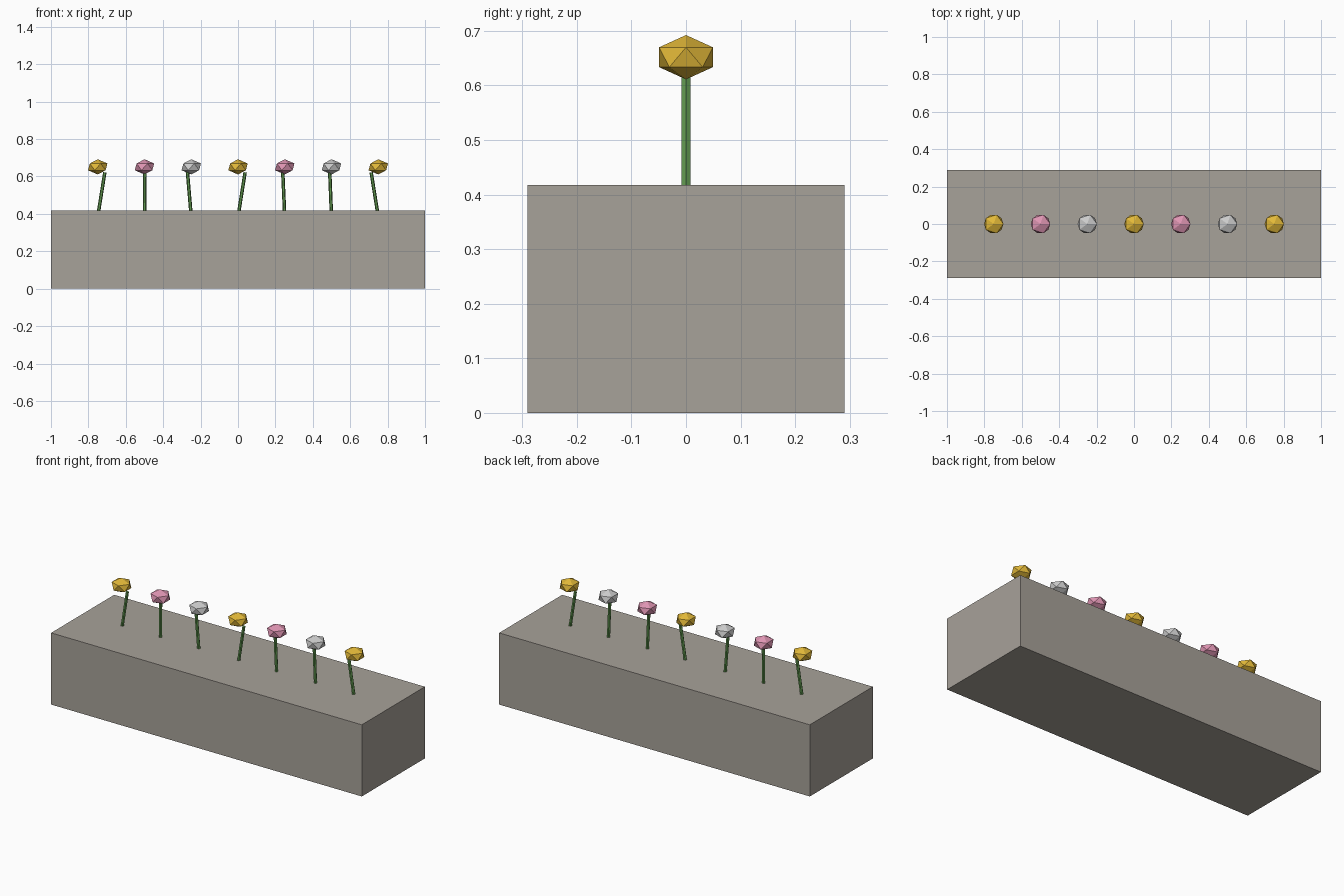
import bpy
from math import pi, atan
from mathutils import Matrix, Vector

if "Cube" in bpy.data.objects:
    bpy.data.objects.remove(bpy.data.objects["Cube"])


def material(name, rgb):
    m = bpy.data.materials.new(name)
    m.diffuse_color = (*rgb, 1)
    m.use_nodes = True
    m.node_tree.nodes["Principled BSDF"].inputs["Base Color"].default_value = m.diffuse_color
    return m


stone = material("warm_stone", (0.39, 0.36, 0.32))
green = material("stem_green", (0.12, 0.32, 0.08))
gold = material("gold", (0.76, 0.48, 0.04))
pink = material("pink", (0.74, 0.30, 0.45))


def finish(name, mat):
    ob = bpy.context.object
    ob.name = name
    if mat:
        ob.data.materials.append(mat)
    return ob


# Planter block
W, D, H = 2.0, 0.58, 0.417
bpy.ops.mesh.primitive_cube_add(size=1, location=(0, 0, H / 2))
planter = finish("planter", stone)
planter.scale = (W, D, H)

# Row of flowers: stem lean is x shift per unit of height
leans = [0.16, 0.01, -0.085, 0.16, -0.045, -0.04, -0.16]
petals = [gold, pink, None]
ROOT, STEM, R = 0.385, 0.24, 0.0093

for i, lean in enumerate(leans):
    x = -0.75 + 0.25 * i

    # Six-sided stem leaning from its root inside the planter
    bpy.ops.mesh.primitive_cylinder_add(vertices=6, radius=R, depth=STEM)
    stem = finish(f"stem_{i + 1}", green)
    stem.data.transform(Matrix.Translation((0, 0, STEM / 2)) @ Matrix.Rotation(pi / 6, 4, 'Z'))
    stem.location = Vector((x, 0, ROOT))
    stem.rotation_euler.y = atan(lean)

    # Flattened faceted bloom
    bpy.ops.mesh.primitive_ico_sphere_add(subdivisions=1, radius=0.058, location=(x, 0, 0.6515))
    bloom = finish(f"bloom_{i + 1}", petals[i % 3])
    bloom.scale.z = 0.7
